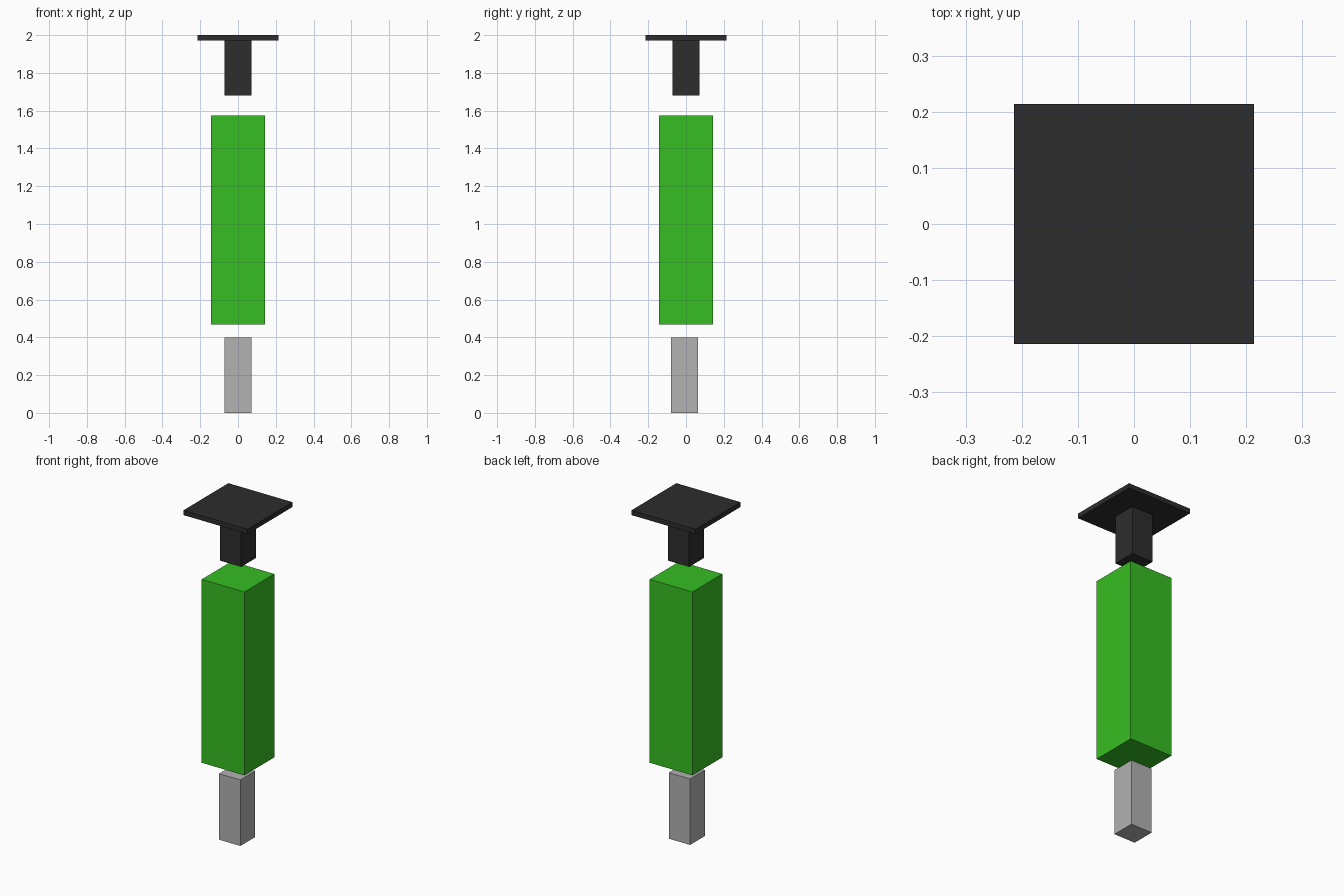
import bpy

cube = bpy.data.objects.get("Cube")
if cube:
    bpy.data.objects.remove(cube, do_unlink=True)


def make_material(name, color):
    mat = bpy.data.materials.new(name)
    mat.use_nodes = True
    mat.diffuse_color = (*color, 1)
    mat.node_tree.nodes["Principled BSDF"].inputs["Base Color"].default_value = (*color, 1)
    return mat


def square_bar(name, width, bottom, top, mat, y=0):
    """Upright square bar between two heights."""
    bpy.ops.mesh.primitive_cube_add(size=1, location=(0, y, (bottom + top) / 2))
    bar = bpy.context.object
    bar.name = name
    bar.scale = (width, width, top - bottom)
    bpy.ops.object.transform_apply(location=False, rotation=False, scale=True)
    bar.data.materials.append(mat)
    return bar


black = make_material("black", (0.026, 0.026, 0.026))
green = make_material("green", (0.037, 0.515, 0.016))
grey = make_material("light grey", (0.445, 0.445, 0.445))

# Lower tip, set slightly towards the front
square_bar("tip", 0.142, 0, 0.398, grey, y=-0.008)

# Main barrel
square_bar("barrel", 0.285, 0.469, 1.575, green)

# Plunger rod and its flat thumb plate
square_bar("plunger_rod", 0.142, 1.68, 1.971, black)
square_bar("thumb_plate", 0.428, 1.971, 2, black)
